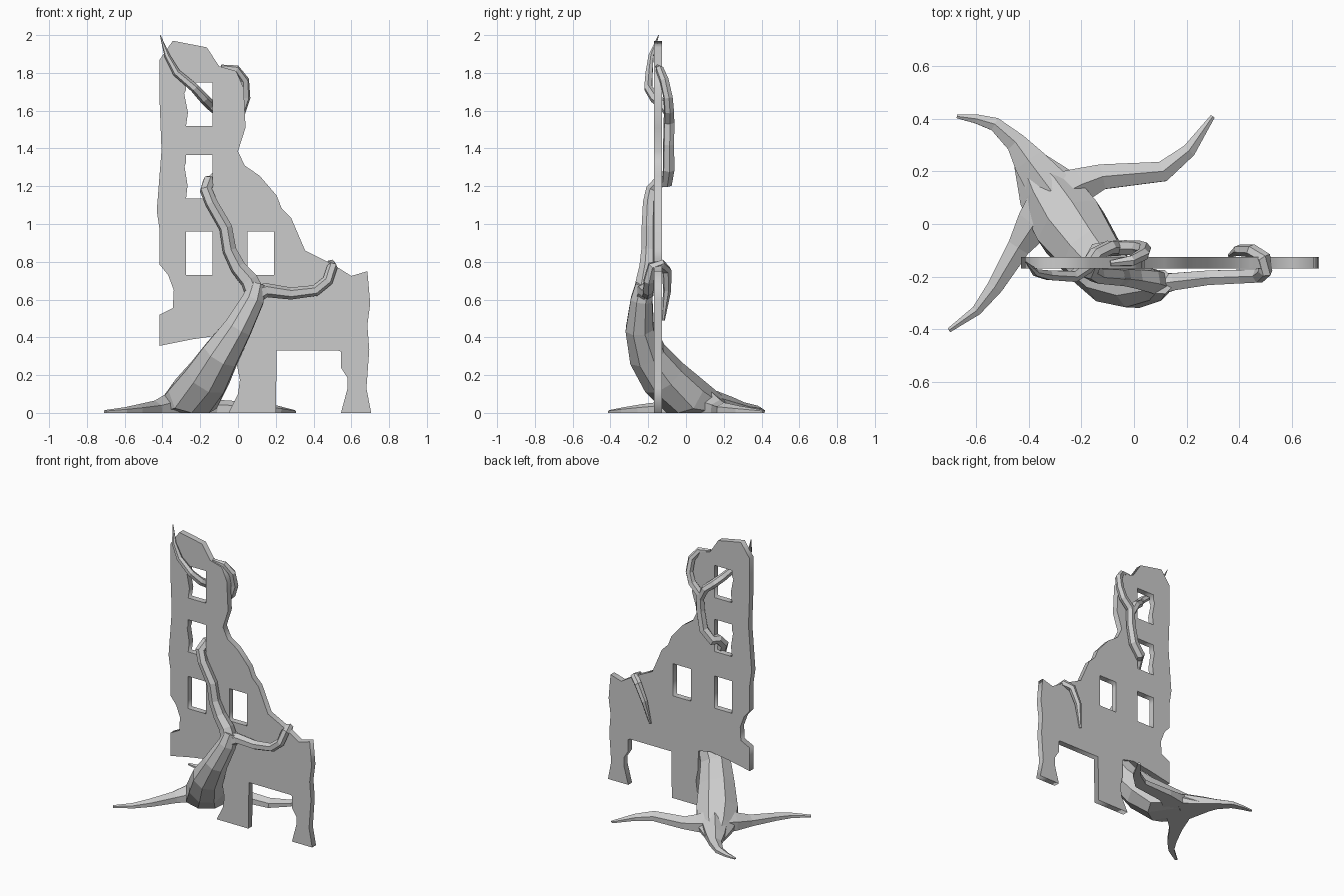
import bpy, bmesh
from math import cos, sin, pi
from mathutils import Vector

WALL_Y, WALL_T = -0.148, 0.043


def wall(name, loops):
    """Flat slab from an outline (x, z) plus hole loops."""
    cu = bpy.data.curves.new(name, 'CURVE')
    cu.dimensions, cu.fill_mode, cu.extrude = '2D', 'BOTH', WALL_T / 2
    for pts in loops:
        sp = cu.splines.new('POLY')
        sp.points.add(len(pts) - 1)
        for p, (x, z) in zip(sp.points, pts):
            p.co = (x, z, 0, 1)
        sp.use_cyclic_u = True
    ob = bpy.data.objects.new(name, cu)
    ob.rotation_euler = (pi / 2, 0, 0)
    ob.location.y = WALL_Y
    bpy.context.collection.objects.link(ob)
    bpy.ops.object.select_all(action='DESELECT')
    ob.select_set(True)
    bpy.context.view_layer.objects.active = ob
    bpy.ops.object.convert(target='MESH')


def limb(name, path, sides=6):
    """Tapered faceted tube; path rows are x, y, z, radius. Flattened at the floor."""
    bm = bmesh.new()
    pts = [Vector(p[:3]) for p in path]
    rings, side = [], None
    for i, c in enumerate(pts):
        a, b = pts[max(i - 1, 0)], pts[min(i + 1, len(pts) - 1)]
        t = (c - a).normalized() + (b - c).normalized()
        t.normalize()
        if side is None:
            side = t.cross(Vector((0, 0, 1)))
            if side.length < 0.1:
                side = Vector((1, 0, 0))
        side = (side - t * side.dot(t)).normalized()
        up = side.cross(t)
        ring = []
        for k in range(sides):
            ang = 2 * pi * (k + 0.5) / sides
            v = c + (side * cos(ang) + up * sin(ang)) * path[i][3]
            v.z = max(v.z, 0.0)
            ring.append(bm.verts.new(v))
        rings.append(ring)
    for r0, r1 in zip(rings, rings[1:]):
        for k in range(sides):
            j = (k + 1) % sides
            bm.faces.new((r0[k], r0[j], r1[j], r1[k]))
    bm.faces.new(rings[0])
    bm.faces.new(rings[-1])
    bmesh.ops.recalc_face_normals(bm, faces=bm.faces)
    me = bpy.data.meshes.new(name)
    bm.to_mesh(me)
    bm.free()
    bpy.context.collection.objects.link(bpy.data.objects.new(name, me))


def window(x, z, chip=0.0):
    return [(x, z), (x + .14, z), (x + .14, z + .23), (x, z + .23),
            (x, z + .19), (x - chip, z + .17), (x + chip, z + .07)]


# Ruined wall outline, clockwise from the top left
outline = [
    (-.415, 1.87), (-.345, 1.97), (-.165, 1.935), (-.10, 1.835), (-.01, 1.81),
    (.03, 1.72), (.04, 1.51), (0, 1.385), (.035, 1.31), (.115, 1.255),
    (.205, 1.15), (.23, 1.085), (.28, 1.035), (.355, .86), (.445, .815),
    (.52, .775), (.60, .725), (.685, .75), (.70, .58), (.685, .465),
    (.695, .335), (.68, .13), (.705, 0), (.545, 0), (.58, .13), (.58, .185),
    (.545, .24), (.545, .325), (.53, .33), (.205, .33), (.20, 0), (-.05, 0),
    (0, .10), (.01, .175), (-.005, .25), (-.01, .39), (-.10, .41), (-.24, .39),
    (-.415, .355), (-.415, .52), (-.345, .555), (-.34, .65), (-.37, .73),
    (-.415, .785), (-.415, .97), (-.43, 1.07), (-.405, 1.39), (-.415, 1.65)]
wall("ruined_wall", [outline, window(-.275, .73), window(.05, .73),
                     window(-.275, 1.135, .008), window(-.275, 1.52, .01)])

# Leaning trunk that passes under the wall
limb("trunk", [
    (-.41, .25, -.01, .06), (-.33, .13, -.01, .125), (-.24, -.01, .07, .145),
    (-.16, -.12, .19, .125), (-.09, -.205, .31, .105), (0, -.245, .45, .08),
    (.08, -.235, .60, .062), (.10, -.22, .68, .05)], 8)

# Ground roots
limb("root_back_left", [
    (-.31, .12, .03, .10), (-.40, .24, .015, .07), (-.45, .31, .01, .045),
    (-.53, .38, .008, .03), (-.60, .40, .005, .02), (-.675, .41, .005, .008)])
limb("root_back_right", [
    (-.30, .10, .03, .11), (-.20, .15, .02, .075), (-.12, .18, .015, .055),
    (.11, .20, .01, .045), (.21, .28, .008, .03), (.30, .41, .005, .01)])
limb("root_front_left", [
    (-.30, .10, .03, .11), (-.38, .0, .02, .08), (-.44, -.09, .015, .05),
    (-.53, -.24, .01, .035), (-.60, -.33, .008, .022), (-.705, -.405, .005, .01)])

# Branch climbing the front, through a window and up the back
limb("tall_branch", [
    (.09, -.225, .63, .055), (.06, -.215, .70, .05), (0, -.205, .77, .043),
    (-.045, -.20, .86, .038), (-.065, -.20, .98, .036), (-.14, -.195, 1.11, .034),
    (-.17, -.18, 1.18, .034), (-.155, -.14, 1.225, .034), (-.135, -.10, 1.225, .034),
    (-.075, -.092, 1.29, .033), (-.05, -.092, 1.42, .031), (-.045, -.09, 1.54, .03),
    (.015, -.09, 1.60, .028), (.04, -.095, 1.67, .026), (.035, -.115, 1.76, .025),
    (-.01, -.14, 1.82, .022), (-.09, -.15, 1.832, .012)])
limb("top_tendril", [
    (-.048, -.09, 1.50, .026), (-.09, -.088, 1.585, .028), (-.145, -.115, 1.63, .028),
    (-.18, -.165, 1.665, .027), (-.23, -.20, 1.72, .024), (-.325, -.195, 1.80, .021),
    (-.375, -.185, 1.89, .015), (-.412, -.145, 2.0, .002)])

# Branch running right and hooking over the wall's edge
limb("side_branch", [
    (.08, -.23, .62, .05), (.15, -.22, .65, .038), (.28, -.205, .632, .032),
    (.41, -.20, .648, .03), (.475, -.198, .70, .029), (.50, -.18, .775, .028),
    (.495, -.13, .785, .028), (.45, -.102, .755, .026), (.40, -.10, .65, .022),
    (.365, -.12, .49, .008)])
